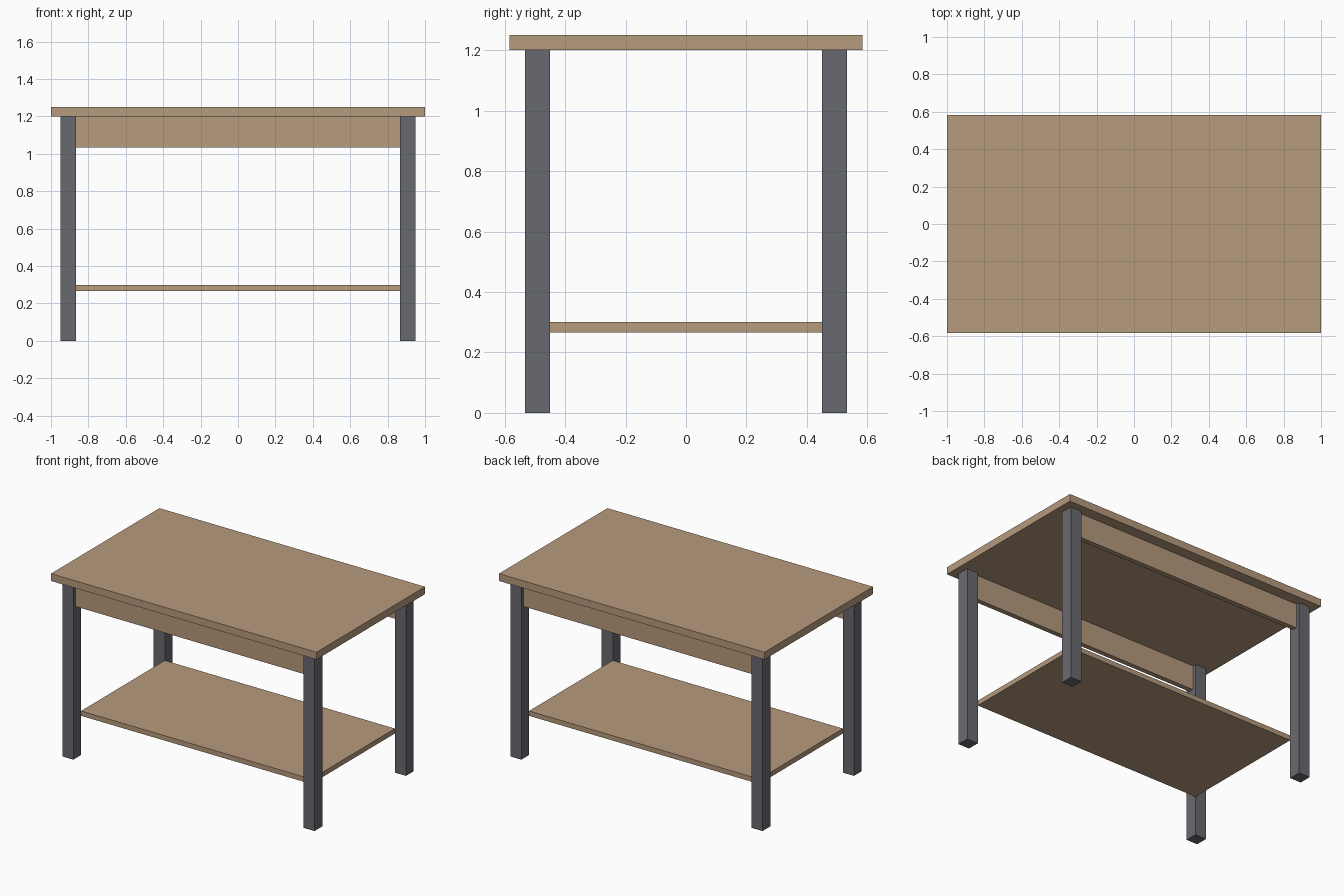
import bpy

if "Cube" in bpy.data.objects:
    bpy.data.objects.remove(bpy.data.objects["Cube"])


def material(name, color):
    m = bpy.data.materials.new(name)
    m.diffuse_color = (*color, 1)
    m.use_nodes = True
    m.node_tree.nodes["Principled BSDF"].inputs["Base Color"].default_value = m.diffuse_color
    return m


wood = material("light_wood", (0.47, 0.325, 0.204))
metal = material("dark_grey", (0.141, 0.144, 0.162))


def box(name, center, size, mat):
    bpy.ops.mesh.primitive_cube_add(size=1, location=center)
    ob = bpy.context.object
    ob.name = name
    ob.scale = size
    bpy.ops.object.transform_apply(location=False, rotation=False, scale=True)
    ob.data.materials.append(mat)


LEG = 0.0833            # square leg width
LEG_X, LEG_Y = 0.9083, 0.4917
INNER_X, INNER_Y = LEG_X - LEG / 2, LEG_Y - LEG / 2

# Table top and lower shelf
box("table_top", (0, 0, 1.225), (2, 1.1667, 0.05), wood)
box("shelf", (0, 0, 0.2833), (2 * INNER_X, 2 * INNER_Y, 0.0333), wood)

# Front and back: an apron between two legs
for side, sy in (("front", -1), ("back", 1)):
    box(f"{side}_apron", (0, sy * LEG_Y, 1.1167), (2 * INNER_X, 0.0333, 0.1667), wood)
    for hand, sx in (("left", -1), ("right", 1)):
        box(f"{side}_{hand}_leg", (sx * LEG_X, sy * LEG_Y, 0.6), (LEG, LEG, 1.2), metal)
